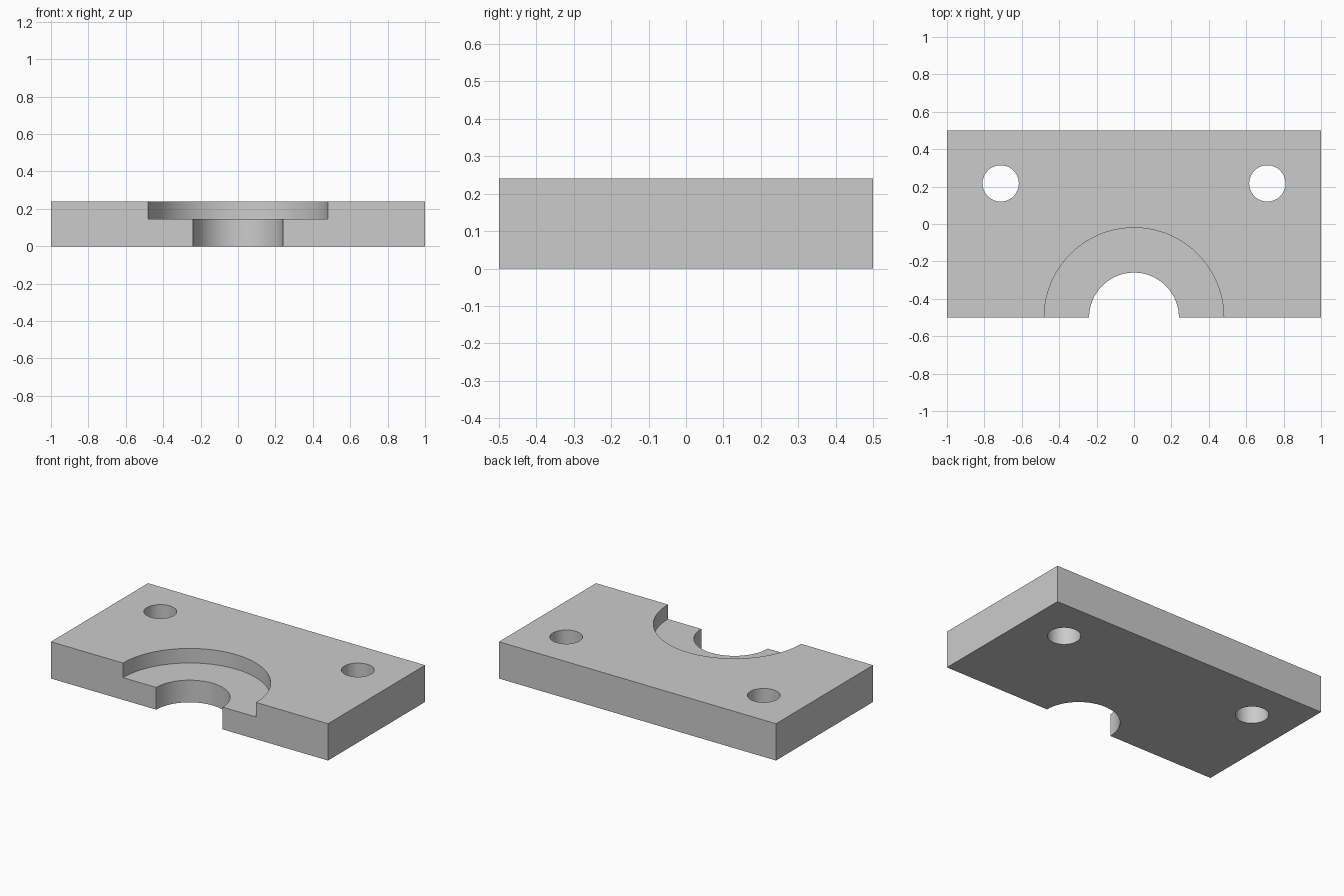
import bpy
import math

if "Cube" in bpy.data.objects:
    bpy.data.objects.remove(bpy.data.objects["Cube"], do_unlink=True)

HEIGHT = 0.24
STEP = 0.145
FRONT = -0.5

grey = bpy.data.materials.new("plain_grey")
grey.use_nodes = True
colour = (0.6, 0.6, 0.6, 1)
grey.diffuse_color = colour
grey.node_tree.nodes["Principled BSDF"].inputs["Base Color"].default_value = colour

# Rectangular plate
bpy.ops.mesh.primitive_cube_add(size=1, location=(0, 0, HEIGHT / 2))
plate = bpy.context.object
plate.name = "mounting_plate"
plate.scale = (2, 1, HEIGHT)
bpy.ops.object.transform_apply(location=True, rotation=False, scale=True)
plate.data.materials.append(grey)


def cut(name, x, y, radius, bottom):
    """Cut a round hole from the given height up through the top."""
    top = HEIGHT + 0.1
    bpy.ops.mesh.primitive_cylinder_add(
        vertices=96, radius=radius, depth=top - bottom,
        location=(x, y, (top + bottom) / 2))
    cutter = bpy.context.object
    cutter.name = name
    cutter.hide_render = True
    cutter.data.materials.append(grey)
    mod = plate.modifiers.new(name, "BOOLEAN")
    mod.operation = "DIFFERENCE"
    mod.solver = "EXACT"
    mod.object = cutter
    bpy.ops.object.select_all(action="DESELECT")
    plate.select_set(True)
    bpy.context.view_layer.objects.active = plate
    bpy.ops.object.modifier_apply(modifier=name)
    bpy.data.objects.remove(cutter, do_unlink=True)


# Stepped half-round opening in the front edge
cut("recess_cutter", 0, FRONT, 0.48, STEP)
cut("bore_cutter", 0, FRONT, 0.24, -0.1)

# Pair of bolt holes
for side in (-1, 1):
    cut("bolt_hole_cutter", side * 0.713, 0.217, 0.097, -0.1)

bpy.ops.object.shade_smooth_by_angle(angle=math.radians(30))
